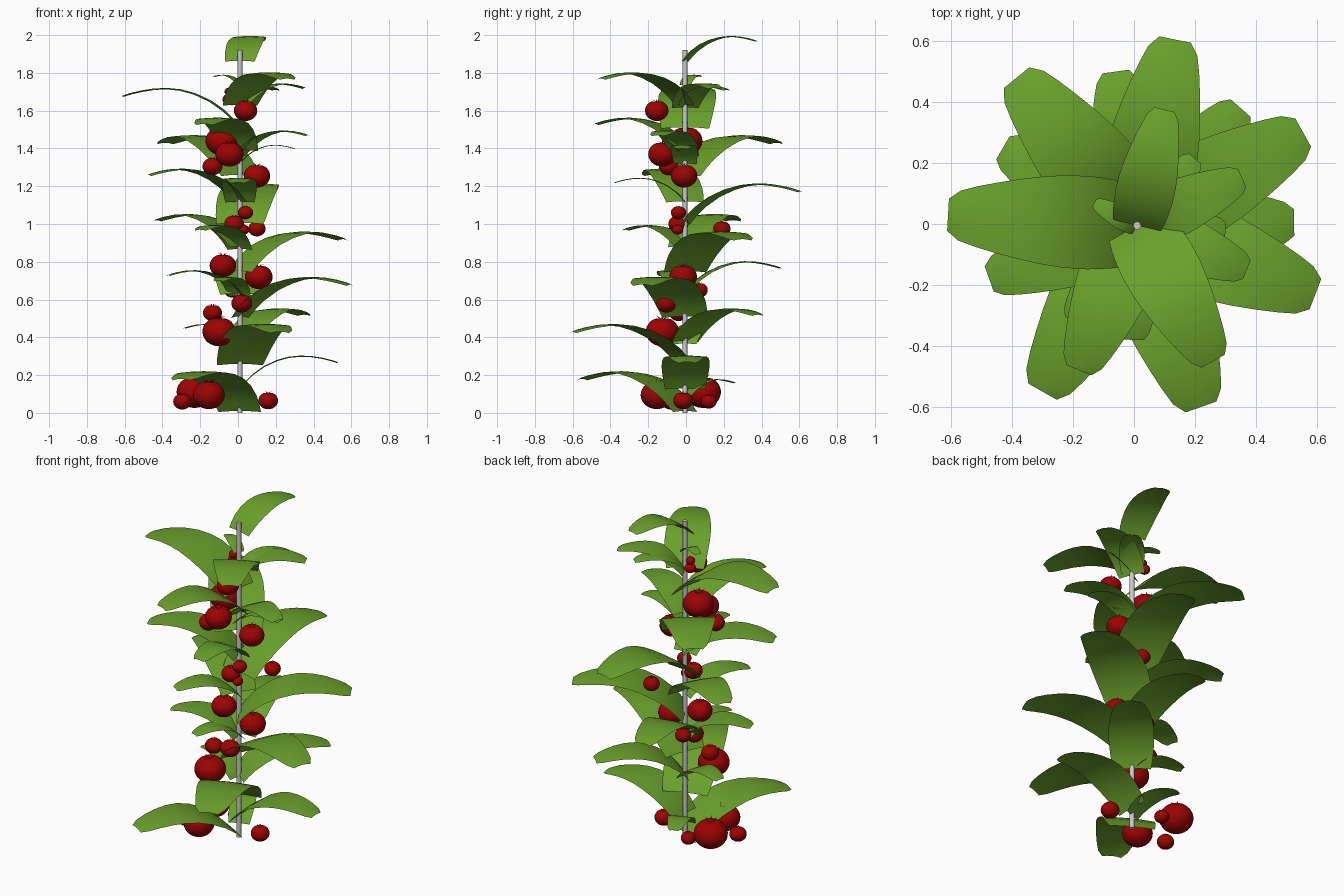
import bpy, bmesh, math
from mathutils import Vector

if "Cube" in bpy.data.objects:
    bpy.data.objects.remove(bpy.data.objects["Cube"])

def material(name, rgb):
    m = bpy.data.materials.new(name)
    m.diffuse_color = (*rgb, 1)
    m.use_nodes = True
    m.node_tree.nodes["Principled BSDF"].inputs["Base Color"].default_value = m.diffuse_color
    return m

GREEN = material("leaf_green", (0.145, 0.355, 0.025))
RED = material("ripe_red", (0.34, 0.001, 0.001))
STAKE = Vector((0.01, -0.005, 0))

def finish(bm, name, mat=None, angle=60):
    me = bpy.data.meshes.new(name)
    bm.to_mesh(me)
    bm.free()
    ob = bpy.data.objects.new(name, me)
    bpy.context.collection.objects.link(ob)
    if mat:
        me.materials.append(mat)
    bpy.context.view_layer.objects.active = ob
    ob.select_set(True)
    bpy.ops.object.shade_smooth_by_angle(angle=math.radians(angle))
    ob.select_set(False)
    return ob

# Leaf outline per unit length: reach, rise, half width
SECTIONS = [(0, 0, .205), (.06, .075, .222), (.13, .145, .235), (.25, .23, .246),
            (.38, .29, .245), (.5, .323, .232), (.62, .335, .212), (.74, .33, .187),
            (.85, .312, .16), (.94, .29, .132), (1, .27, .085)]

def leaf(name, x, y, z):
    """Arched strap leaf from the stake to a tip at x, y, z."""
    d = Vector((x, y, 0)) - STAKE
    size = d.length
    d.normalize()
    side = Vector((-d.y, d.x, 0))
    bm = bmesh.new()
    rows = []
    for reach, rise, half in SECTIONS:
        row = []
        for i in range(5):
            u = i / 2 - 1
            p = STAKE + d * reach * size + side * u * half * size
            p.z = max(0.005, z + (rise - .27 - .012 * u * u) * size)
            row.append(bm.verts.new(p))
        rows.append(row)
    for a, b in zip(rows, rows[1:]):
        for i in range(4):
            bm.faces.new((a[i], b[i], b[i + 1], a[i + 1]))
    bm.normal_update()
    if sum(f.normal.z for f in bm.faces) < 0:
        bmesh.ops.reverse_faces(bm, faces=bm.faces[:])
    finish(bm, name, GREEN)

def tomato(name, x, y, z, r):
    """Squat fruit with a dimpled top and a small star of sepals."""
    bm = bmesh.new()
    bmesh.ops.create_uvsphere(bm, u_segments=28, v_segments=18, radius=1)
    for v in bm.verts:
        q = math.hypot(v.co.x, v.co.y)
        v.co.z *= 0.88
        if v.co.z > 0:
            v.co.z -= 0.16 * math.exp(-(q / 0.28) ** 2)
    for i in range(6):
        a = i * math.tau / 6
        out, across = Vector((math.cos(a), math.sin(a), 0)), Vector((-math.sin(a), math.cos(a), 0))
        pts = [Vector((0, 0, .74)), out * .2 + across * .06 + Vector((0, 0, .82)),
               out * .42 + Vector((0, 0, .98)), out * .2 - across * .06 + Vector((0, 0, .82))]
        bm.faces.new([bm.verts.new(p) for p in pts])
    for v in bm.verts:
        v.co = v.co * r + Vector((x, y, z))
    finish(bm, name, RED)

# Support stake
bm = bmesh.new()
bmesh.ops.create_cone(bm, cap_ends=True, segments=12, radius1=.013, radius2=.013, depth=1.92)
bmesh.ops.translate(bm, verts=bm.verts, vec=STAKE + Vector((0, 0, .96)))
finish(bm, "stake", angle=40)

# Leaf tips, from the ground up
LEAVES = [(-.30, -.55, .18), (.525, .005, .27), (-.10, .26, .16), (.22, -.6, .43),
          (-.285, .08, .45), (.35, .38, .52), (.595, -.23, .68),
          (-.10, -.28, .70), (-.37, -.11, .73), (-.06, .5, .77), (.555, .30, .92),
          (-.20, -.32, .97), (-.43, .25, 1.02), (.135, .605, 1.175), (0, -.38, 1.22),
          (-.475, -.18, 1.26), (-.385, .48, 1.43), (.30, -.02, 1.40), (.37, -.15, 1.47),
          (-.18, -.48, 1.53), (-.61, .03, 1.68), (.26, -.45, 1.77), (.355, .15, 1.72),
          (.2, .215, 1.71), (-.13, .07, 1.78), (.10, .375, 1.97)]
for n, tip in enumerate(LEAVES):
    leaf(f"leaf_{n + 1}", *tip)

# Fruit: x, y, z, radius
FRUIT = [(-.295, -.08, .06, .048), (-.10, .12, .06, .042), (-.23, .09, .11, .095),
         (-.155, -.155, .095, .085), (.16, -.015, .065, .052), (-.10, -.125, .43, .088),
         (-.135, -.04, .53, .05), (.02, -.105, .58, .055), (-.03, .07, .65, .045),
         (.11, -.015, .72, .073), (-.08, -.02, .78, .07), (.10, .19, .975, .046),
         (.03, -.045, .97, .03), (-.02, -.04, 1.0, .053), (.04, -.04, 1.06, .04),
         (.10, -.01, 1.255, .07), (-.135, -.09, 1.305, .053), (-.045, -.125, 1.37, .075),
         (-.085, 0, 1.44, .087), (.04, -.155, 1.60, .062), (-.05, .03, 1.66, .032),
         (-.045, .02, 1.70, .026)]
for n, f in enumerate(FRUIT):
    tomato(f"tomato_{n + 1}", *f)
